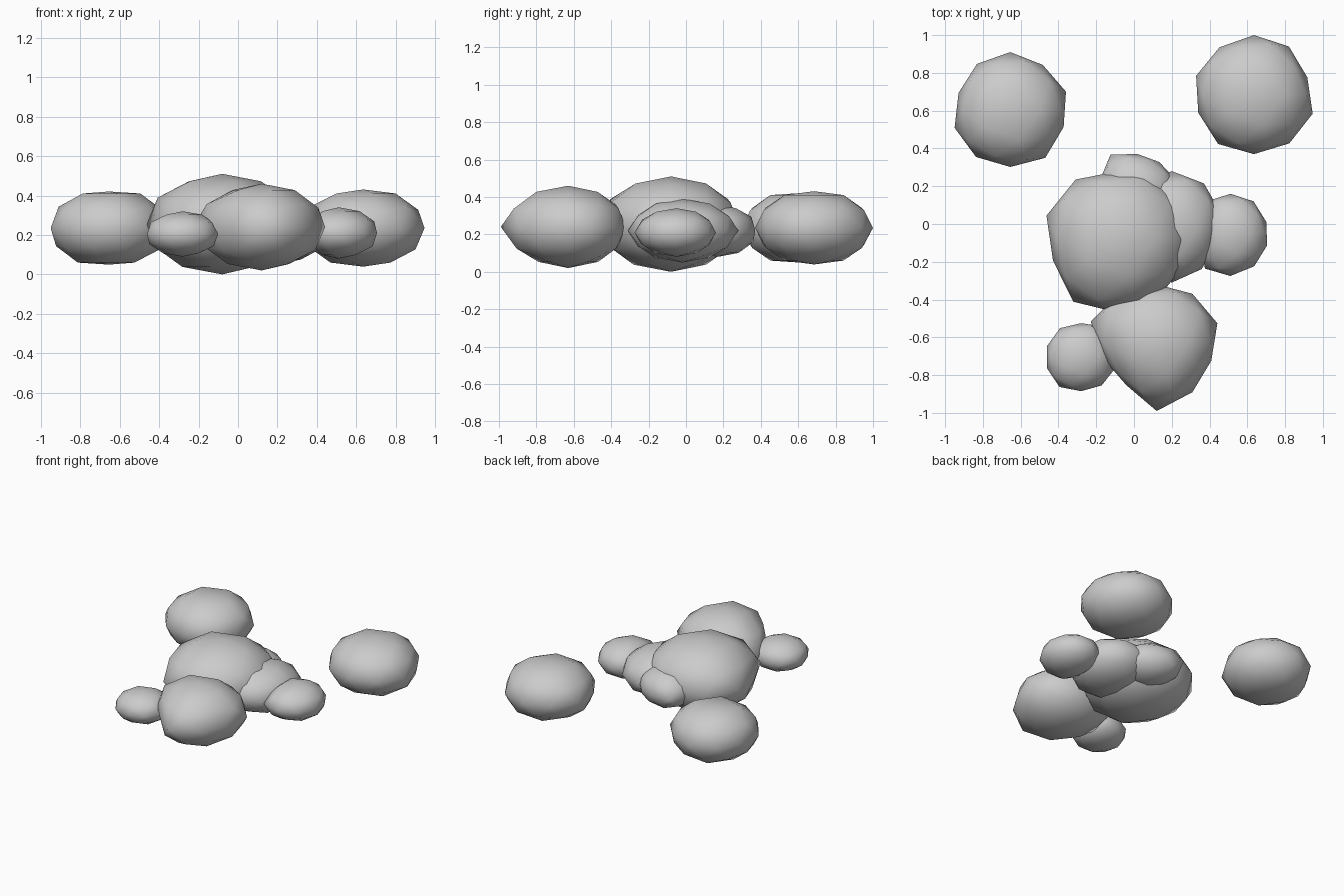
import bpy, bmesh, math


def rock(name, centre, half_height, radii, pole=1.0):
    """Flattened icosphere whose outline follows ten radii at 18, 54, 90 ... degrees."""
    bm = bmesh.new()
    bmesh.ops.create_icosphere(bm, subdivisions=2, radius=1)
    for v in bm.verts:
        t = (math.degrees(math.atan2(v.co.y, v.co.x)) - 18) % 360 / 36
        i, f = int(t) % 10, t % 1
        r = radii[i] * (1 - f) + radii[(i + 1) % 10] * f
        z = v.co.z * half_height * (pole if abs(v.co.z) > 0.99 else 1)
        v.co = (v.co.x * r, v.co.y * r, z)
    for face in bm.faces:
        face.smooth = True
    mesh = bpy.data.meshes.new(name)
    bm.to_mesh(mesh)
    bm.free()
    ob = bpy.data.objects.new(name, mesh)
    ob.location = centre
    bpy.context.collection.objects.link(ob)
    return ob


# Two separate stones at the back
rock("back_left_rock", (-0.655, 0.605, 0.235), 0.206,
     (.31, .293, .305, .30, .288, .31, .309, .303, .315, .297), 0.9)
rock("back_right_rock", (0.635, 0.685, 0.235), 0.206,
     (.297, .315, .315, .31, .322, .31, .323, .315, .319, .327), 0.95)

# Large stones of the cluster
rock("central_rock", (-0.08, -0.08, 0.255), 0.255,
     (.37, .39, .36, .39, .403, .367, .41, .39, .37, .38))
rock("front_rock", (0.12, -0.63, 0.24), 0.22,
     (.338, .322, .31, .33, .367, .29, .275, .36, .322, .304))

# Smaller stones leaning against them
rock("side_rock", (0.2, -0.02, 0.22), 0.17,
     (.27, .29, .30, .28, .28, .28, .29, .29, .27, .25))
rock("small_right_rock", (0.51, -0.05, 0.21), 0.13,
     (.20, .21, .21, .21, .17, .15, .23, .225, .215, .205))
rock("small_back_rock", (0.02, 0.17, 0.22), 0.14,
     (.21, .195, .20, .245, .21, .20, .20, .20, .20, .20))
rock("small_front_rock", (-0.28, -0.705, 0.205), 0.115,
     (.18, .20, .18, .19, .19, .19, .195, .18, .185, .19))
